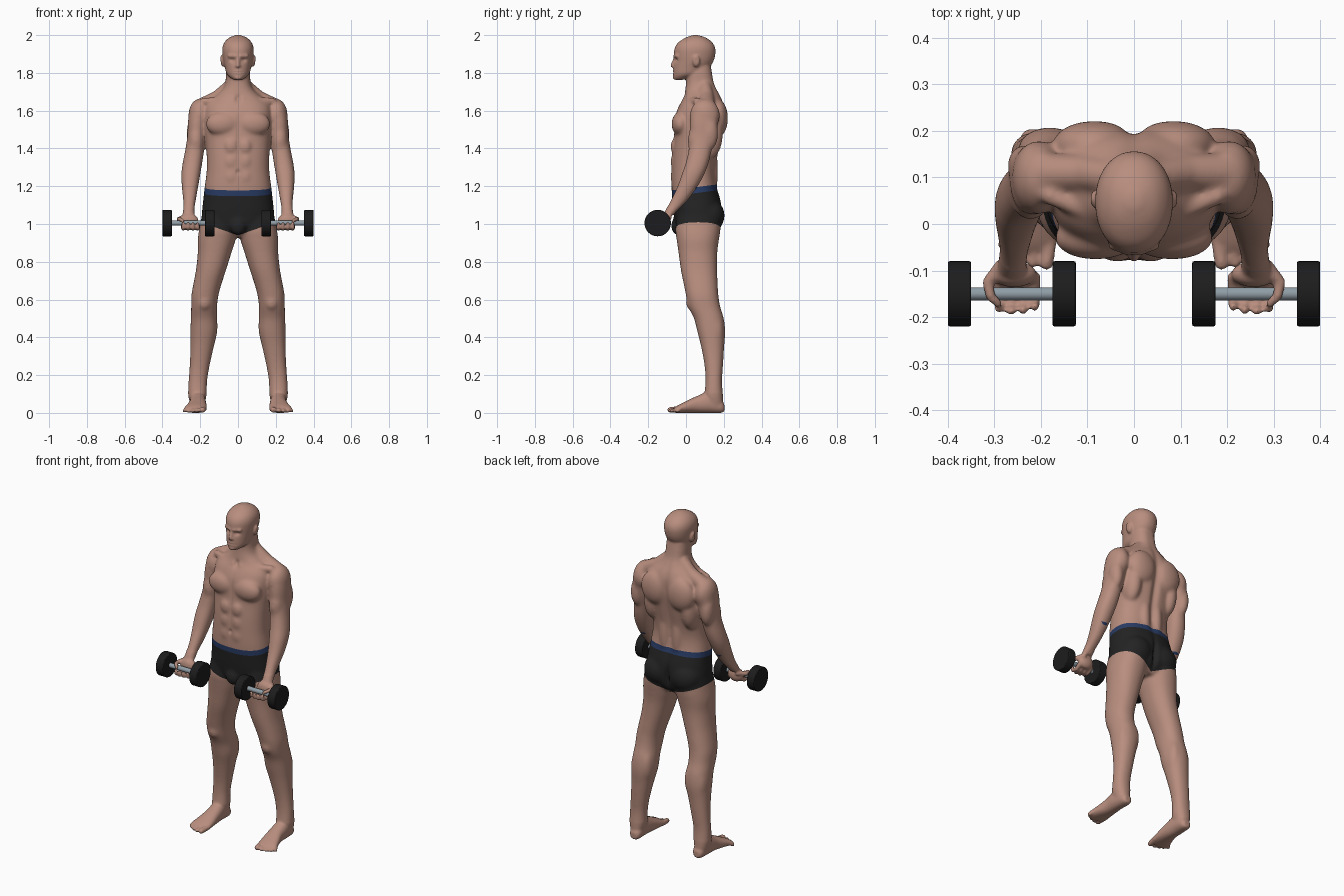
import bpy, bmesh, math
from mathutils import Vector, Matrix


def material(name, rgb):
    m = bpy.data.materials.new(name)
    m.diffuse_color = (*rgb, 1)
    return m


skin = material("skin", (0.48, 0.27, 0.21))
black_cloth = material("black cloth", (0.017, 0.017, 0.018))
blue_band = material("blue waistband", (0.022, 0.045, 0.13))
steel = material("steel", (0.28, 0.34, 0.38))
rubber = material("black rubber", (0.012, 0.012, 0.013))

bm = bmesh.new()


def loft(rows, axis="z", s=1, power=0.9, n=36, sub=4):
    """Closed tube through rows (t, x0, x1, b0, b1), smoothed along t; b is y (axis z) or z (axis y)."""
    pts = [Vector(r) for r in rows]
    smooth = []
    for i in range(len(pts) - 1):
        p0, p1, p2, p3 = pts[max(i - 1, 0)], pts[i], pts[i + 1], pts[min(i + 2, len(pts) - 1)]
        for k in range(sub):
            u = k / sub
            smooth.append(0.5 * (2 * p1 + (p2 - p0) * u + (2 * p0 - 5 * p1 + 4 * p2 - p3) * u * u
                                 + (3 * p1 - p0 - 3 * p2 + p3) * u ** 3))
    smooth.append(pts[-1])
    rings = []
    for t, x0, x1, b0, b1 in smooth:
        ring = []
        for k in range(n):
            a = 2 * math.pi * k / n
            c, d = math.cos(a), math.sin(a)
            x = (x0 + x1) / 2 + (x1 - x0) / 2 * math.copysign(abs(c) ** power, c)
            b = (b0 + b1) / 2 + (b1 - b0) / 2 * math.copysign(abs(d) ** power, d)
            ring.append(bm.verts.new((x * s, b, t) if axis == "z" else (x * s, t, b)))
        rings.append(ring)
    for r, q in zip(rings, rings[1:]):
        for k in range(n):
            bm.faces.new((r[k], r[(k + 1) % n], q[(k + 1) % n], q[k]))
    bm.faces.new(rings[0])
    bm.faces.new(rings[-1])


def blob(c, r, s=1, tilt=0, detail=3):
    m = (Matrix.Translation((c[0] * s, c[1], c[2])) @ Matrix.Rotation(tilt * s, 4, "Y")
         @ Matrix.Diagonal((r[0], r[1], r[2], 1)))
    bmesh.ops.create_icosphere(bm, subdivisions=detail, radius=1, matrix=m)


def chain(points, s=1, steps=8):
    """Rounded limb through (x, y, z, radius) points."""
    for a, b in zip(points, points[1:]):
        a, b = Vector(a), Vector(b)
        for k in range(steps + 1):
            p = a.lerp(b, k / steps)
            blob(p[:3], (p[3],) * 3, s, detail=2)


# torso and neck
loft([(z, -w, w, f, b) for z, w, f, b in (
    (.93, .07, 0, .14), (.98, .165, -.05, .178), (1.05, .19, -.065, .19), (1.12, .185, -.072, .185),
    (1.20, .176, -.077, .163), (1.28, .166, -.077, .156), (1.36, .166, -.074, .168),
    (1.44, .172, -.066, .185), (1.52, .18, -.06, .2), (1.58, .18, -.055, .203),
    (1.63, .17, -.035, .2), (1.67, .13, -.012, .187), (1.71, .085, -.004, .166),
    (1.75, .067, .0, .148), (1.80, .064, .0, .138), (1.85, .06, .01, .13))], power=.82)
# head
loft([(z, -w, w, f, b) for z, w, f, b in (
    (1.763, .022, -.06, -.02), (1.775, .04, -.067, .03), (1.795, .06, -.068, .09), (1.83, .07, -.067, .125),
    (1.86, .077, -.064, .145), (1.895, .082, -.064, .155), (1.93, .083, -.06, .155),
    (1.96, .073, -.042, .14), (1.985, .049, -.005, .108), (2.0, .014, .035, .065))], power=.95)
chain([(0, -.06, 1.875, .009), (0, -.074, 1.838, .010)])
blob((0, -.058, 1.802), (.024, .015, .011))
blob((0, -.058, 1.775), (.02, .013, .012))
blob((0, -.045, .99), (.045, .034, .05))

for s in (1, -1):
    # face details and ear
    chain([(.012, -.058, 1.888, .011), (.045, -.046, 1.89, .011)], s)
    blob((.010, -.064, 1.835), (.008, .009, .007), s)
    blob((.082, .054, 1.862), (.013, .02, .032), s, .2)
    # trunk muscles
    blob((.082, -.03, 1.53), (.09, .047, .065), s)
    blob((.085, .172, 1.56), (.09, .05, .1), s)
    blob((.125, .12, 1.47), (.053, .075, .13), s)
    blob((.088, .125, 1.045), (.092, .08, .088), s)
    blob((.04, .14, 1.28), (.035, .03, .14), s)
    for z in (1.25, 1.33, 1.41):
        blob((.037, -.062, z), (.034, .02, .042), s)
    chain([(.05, .1, 1.725, .036), (.11, .11, 1.668, .04), (.19, .11, 1.625, .045)], s)
    chain([(.02, -.005, 1.655, .02), (.18, .06, 1.65, .022)], s)
    # arm
    loft([(1.65, .17, .225, .07, .15), (1.60, .16, .255, .03, .175), (1.54, .165, .265, .02, .17),
          (1.47, .172, .268, .02, .158), (1.40, .178, .278, .015, .138), (1.33, .188, .292, .0, .122),
          (1.27, .198, .3, -.02, .1), (1.20, .21, .298, -.045, .063), (1.13, .222, .291, -.078, .013),
          (1.08, .23, .29, -.105, -.035), (1.045, .23, .294, -.122, -.07)], s=s)
    blob((.205, .1, 1.575), (.058, .08, .088), s)
    blob((.222, .055, 1.44), (.042, .046, .085), s)
    blob((.234, .125, 1.48), (.038, .046, .09), s)
    # palm, fingers under the bar, thumb over it
    blob((.258, -.108, 1.015), (.05, .028, .042), s)
    for x, reach in ((.213, -.178), (.238, -.185), (.264, -.187), (.29, -.182)):
        chain([(x, -.115, .995, .014), (x, -.145, .976, .0125),
               (x, reach + .005, .98, .0115), (x, reach, 1.0, .010)], s, 6)
    chain([(.285, -.09, 1.035, .016), (.314, -.125, 1.026, .013),
           (.309, -.155, 1.026, .011), (.293, -.17, 1.018, .010)], s)
    # leg
    loft([(1.08, .02, .185, -.04, .18), (.98, .006, .204, -.056, .183), (.92, .012, .213, -.05, .175),
          (.85, .034, .213, -.04, .166), (.76, .062, .222, -.028, .165), (.68, .088, .237, -.012, .168),
          (.62, .104, .247, .0, .172), (.56, .111, .248, .014, .182), (.50, .11, .25, .042, .2),
          (.43, .11, .252, .06, .208), (.35, .128, .252, .08, .202), (.25, .15, .256, .098, .196),
          (.17, .163, .262, .103, .191), (.10, .166, .264, .098, .195), (.04, .178, .252, .1, .197)], s=s)
    blob((.178, .033, .585), (.038, .034, .045), s)
    blob((.148, .152, .45), (.037, .05, .1), s)
    blob((.217, .148, .43), (.034, .05, .1), s)
    # foot and toes
    loft([(.203, .195, .23, .008, .045), (.185, .178, .245, 0, .07), (.12, .172, .256, 0, .11),
          (.06, .168, .258, 0, .09), (.0, .165, .274, 0, .062), (-.04, .166, .286, 0, .042),
          (-.06, .172, .282, 0, .028)], axis="y", s=s)
    for x, tip, r in ((.184, -.084, .016), (.214, -.083, .012), (.238, -.074, .011),
                      (.26, -.061, .0105), (.28, -.045, .010)):
        chain([(x - .004, -.03, .022, r), (x + .004, tip, r, r)], s)

bmesh.ops.recalc_face_normals(bm, faces=bm.faces[:])
mesh = bpy.data.meshes.new("body")
bm.to_mesh(mesh)
bm.free()
body = bpy.data.objects.new("body", mesh)
bpy.context.collection.objects.link(body)

# fuse the parts into one skin
bpy.context.view_layer.objects.active = body
body.select_set(True)
fuse = body.modifiers.new("fuse", "REMESH")
fuse.mode = "VOXEL"
fuse.voxel_size = 0.0052
bpy.ops.object.modifier_apply(modifier="fuse")

bm = bmesh.new()
bm.from_mesh(body.data)


def is_core(p):
    hand = p.z < 1.09 and abs(p.x) > .2 and p.y < -.06
    return .11 < p.z < 1.75 and not hand


core = [v for v in bm.verts if is_core(v.co)]
for verts, times in ((core, 18), (bm.verts[:], 4)):
    for _ in range(times):
        bmesh.ops.smooth_vert(bm, verts=verts, factor=.5, use_axis_x=True, use_axis_y=True, use_axis_z=True)

# soft dents: (centre, radii, push), mirrored on x
dents = [((.03, -.062, 1.868), (.016, .03, .011), (0, .011, 0)),
         ((0, -.07, 1.803), (.024, .02, .0035), (0, .005, 0)),
         ((0, -.08, 1.275), (.009, .03, .012), (0, .008, 0)),
         ((0, -.075, 1.44), (.008, .04, .16), (0, .005, 0)),
         ((0, .19, 1.42), (.022, .07, .24), (0, -.016, 0)),
         ((0, .19, 1.03), (.014, .07, .07), (0, -.022, 0)),
         ((0, -.01, 1.66), (.016, .03, .02), (0, .012, 0)),
         ((.088, .055, 1.868), (.02, .010, .016), (-.005, 0, 0))]
for v in bm.verts:
    side = -1 if v.co.x < 0 else 1
    p = Vector((abs(v.co.x), v.co.y, v.co.z))
    for c, r, push in dents:
        d = sum(((p[i] - c[i]) / r[i]) ** 2 for i in range(3))
        if d < 6:
            v.co += Vector((push[0] * side, push[1], push[2])) * math.exp(-d)
    v.co.z = max(v.co.z, 0)


# cut clean borders for the shorts and the waistband
def band_top(p):
    return 1.188 + .13 * p.y


def leg_hem(p):
    return .94 + .35 * abs(p.x)


for co, no in (((0, 0, 1.188), (0, -.13, 1)), ((0, 0, 1.157), (0, -.13, 1)),
               ((0, 0, .94), (-.35, 0, 1)), ((0, 0, .94), (.35, 0, 1))):
    near = [f for f in bm.faces if .9 < f.calc_center_median().z < 1.25]
    geom = near + list({e for f in near for e in f.edges}) + list({v for f in near for v in f.verts})
    bmesh.ops.bisect_plane(bm, geom=geom, dist=1e-5, plane_co=co, plane_no=no)
for f in bm.faces:
    p = f.calc_center_median()
    f.smooth = True
    if (abs(p.x) < .205 or p.y > .05) and leg_hem(p) < p.z < band_top(p):
        f.material_index = 2 if p.z > band_top(p) - .031 else 1
bm.to_mesh(body.data)
bm.free()
for m in (skin, black_cloth, blue_band):
    body.data.materials.append(m)


# dumbbells
def cylinder_x(name, x, length, radius, mat, bevel):
    bpy.ops.mesh.primitive_cylinder_add(vertices=48, radius=radius, depth=length,
                                        location=(x, -.15, 1.005), rotation=(0, math.pi / 2, 0))
    o = bpy.context.object
    o.name = name
    o.data.materials.append(mat)
    if bevel:
        b = o.modifiers.new("rounded rim", "BEVEL")
        b.width, b.segments = bevel, 2
    bpy.ops.object.shade_smooth_by_angle(angle=math.radians(40))


for s, label in ((1, "left"), (-1, "right")):
    cylinder_x(label + "_dumbbell_bar", s * .2625, .2, .014, steel, 0)
    for x, place in ((.15, "inner"), (.375, "outer")):
        cylinder_x(f"{label}_{place}_weight", s * x, .05, .07, rubber, .004)
